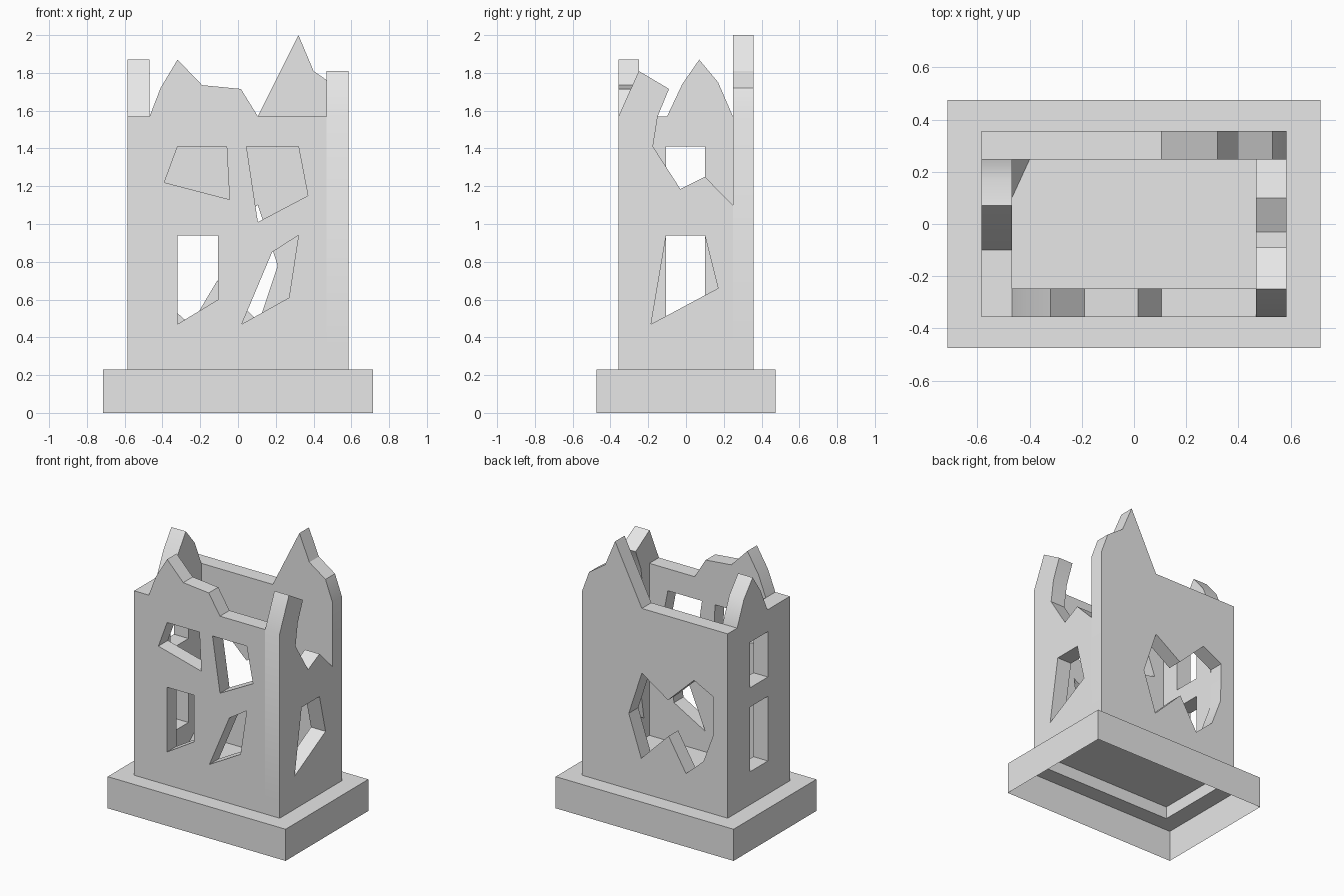
import bpy, bmesh, math
from mathutils import Matrix

if "Cube" in bpy.data.objects:
    bpy.data.objects.remove(bpy.data.objects["Cube"], do_unlink=True)

stone = bpy.data.materials.new("grey_stone")
stone.use_nodes = True
GREY = (0.8, 0.8, 0.8, 1)
stone.diffuse_color = GREY
stone.node_tree.nodes["Principled BSDF"].inputs["Base Color"].default_value = GREY

# Half sizes of the tower outside and inside, and the wall levels
OX, OY, IX, IY = 0.585, 0.357, 0.468, 0.248
FLOOR, TOP = 0.32, 1.57

# Plane-to-world axes: front/back outlines are (x, z), side outlines are (y, z)
FRONT = Matrix(((1, 0, 0), (0, 0, -1), (0, 1, 0))).to_4x4()
SIDE = Matrix(((0, 0, 1), (1, 0, 0), (0, 1, 0))).to_4x4()


def finish(name, mesh):
    obj = bpy.data.objects.new(name, mesh)
    bpy.context.collection.objects.link(obj)
    mesh.materials.clear()
    mesh.materials.append(stone)
    bpy.ops.object.select_all(action='DESELECT')
    obj.select_set(True)
    bpy.context.view_layer.objects.active = obj
    bpy.ops.object.shade_smooth_by_angle(angle=math.radians(30))
    return obj


def wall(name, axes, offset, thickness, outline, holes=()):
    """Filled outline with openings, extruded to the wall thickness."""
    curve = bpy.data.curves.new(name + "_outline", 'CURVE')
    curve.dimensions = '2D'
    curve.fill_mode = 'BOTH'
    curve.extrude = thickness / 2
    for loop in (outline, *holes):
        spline = curve.splines.new('POLY')
        spline.points.add(len(loop) - 1)
        for point, (u, v) in zip(spline.points, loop):
            point.co = (u, v, 0, 1)
        spline.use_cyclic_u = True
    helper = bpy.data.objects.new(name + "_helper", curve)
    bpy.context.collection.objects.link(helper)
    bpy.context.view_layer.update()
    graph = bpy.context.evaluated_depsgraph_get()
    mesh = bpy.data.meshes.new_from_object(helper.evaluated_get(graph))
    bpy.data.objects.remove(helper, do_unlink=True)
    mesh.transform(Matrix.Translation(offset) @ axes)
    bm = bmesh.new()
    bm.from_mesh(mesh)
    bmesh.ops.remove_doubles(bm, verts=bm.verts, dist=0.0005)
    bmesh.ops.recalc_face_normals(bm, faces=bm.faces)
    bm.to_mesh(mesh)
    bm.free()
    return finish(name, mesh)


# Plinth: open-bottomed shell stepping in to the tower footprint and floor
bm = bmesh.new()
rings = []
for x, y, z in ((0.715, 0.475, 0), (0.715, 0.475, 0.23), (OX, OY, 0.23), (OX, OY, FLOOR)):
    rings.append([bm.verts.new((x * sx, y * sy, z))
                  for sx, sy in ((-1, -1), (1, -1), (1, 1), (-1, 1))])
for low, high in zip(rings, rings[1:]):
    for i in range(4):
        j = (i + 1) % 4
        bm.faces.new((low[i], low[j], high[j], high[i]))
bm.faces.new(rings[-1])
mesh = bpy.data.meshes.new("plinth")
bm.to_mesh(mesh)
bm.free()
finish("plinth", mesh)

# Front wall: broken top and four windows
mid_y, thick_y = (OY + IY) / 2, OY - IY
mid_x, thick_x = (OX + IX) / 2, OX - IX
wall("front_wall", FRONT, (0, -mid_y, 0), thick_y,
     [(-OX, FLOOR), (IX, FLOOR), (IX, TOP), (0.105, TOP), (0.015, 1.715), (-0.19, 1.735),
      (-0.32, 1.87), (-0.41, 1.72), (-IX, TOP), (-OX, TOP)],
     [[(-0.32, 1.41), (-0.06, 1.41), (-0.045, 1.13), (-0.39, 1.22)],
      [(0.045, 1.41), (0.32, 1.41), (0.37, 1.15), (0.105, 1.01)],
      [(-0.32, 0.94), (-0.105, 0.94), (-0.105, 0.6), (-0.32, 0.47)],
      [(0.32, 0.94), (0.27, 0.61), (0.02, 0.47), (0.18, 0.85)]])

# Back wall: tall shard and one jagged breach
wall("back_wall", FRONT, (0, mid_y, 0), thick_y,
     [(-OX, FLOOR), (OX, FLOOR), (OX, TOP), (0.53, 1.72), (0.4, 1.81), (0.32, 2),
      (0.105, TOP), (-OX, TOP)],
     [[(0.105, 1.1), (-0.105, 0.96), (-0.315, 1.16), (-0.47, 1.08), (-0.465, 0.79),
       (-0.39, 0.59), (-0.25, 0.465), (-0.11, 0.7), (0.11, 0.48), (0.21, 0.78)]])

# Right-hand side wall: deep broken notch and one window
wall("notched_side_wall", SIDE, (mid_x, 0, 0), thick_x,
     [(-OY, FLOOR), (IY, FLOOR), (IY, 1.1), (0.1, 1.25), (-0.03, 1.185), (-0.175, 1.41),
      (-0.15, TOP), (-0.09, 1.715), (-0.25, 1.81), (-OY, TOP)],
     [[(-0.105, 0.94), (0.1, 0.94), (0.17, 0.66), (-0.185, 0.47)]])

# Opposite side wall: peaked top and two straight windows
wall("peaked_side_wall", SIDE, (-mid_x, 0, 0), thick_x,
     [(-IY, FLOOR), (IY, FLOOR), (IY, TOP), (0.17, 1.75), (0.07, 1.87), (-0.02, 1.74),
      (-0.1, TOP), (-IY, TOP)],
     [[(-0.105, low), (0.1, low), (0.1, high), (-0.105, high)]
      for low, high in ((0.47, 0.94), (1.08, 1.41))])

# Rubble heap in the inner corner
bm = bmesh.new()
corner = [bm.verts.new(p) for p in ((-IX, IY, FLOOR), (-0.4, IY, FLOOR),
                                    (-IX, 0.1, FLOOR), (-IX, IY, FLOOR + 0.12))]
for skip in range(4):
    bm.faces.new([v for i, v in enumerate(corner) if i != skip])
bmesh.ops.recalc_face_normals(bm, faces=bm.faces)
mesh = bpy.data.meshes.new("corner_rubble")
bm.to_mesh(mesh)
bm.free()
finish("corner_rubble", mesh)
